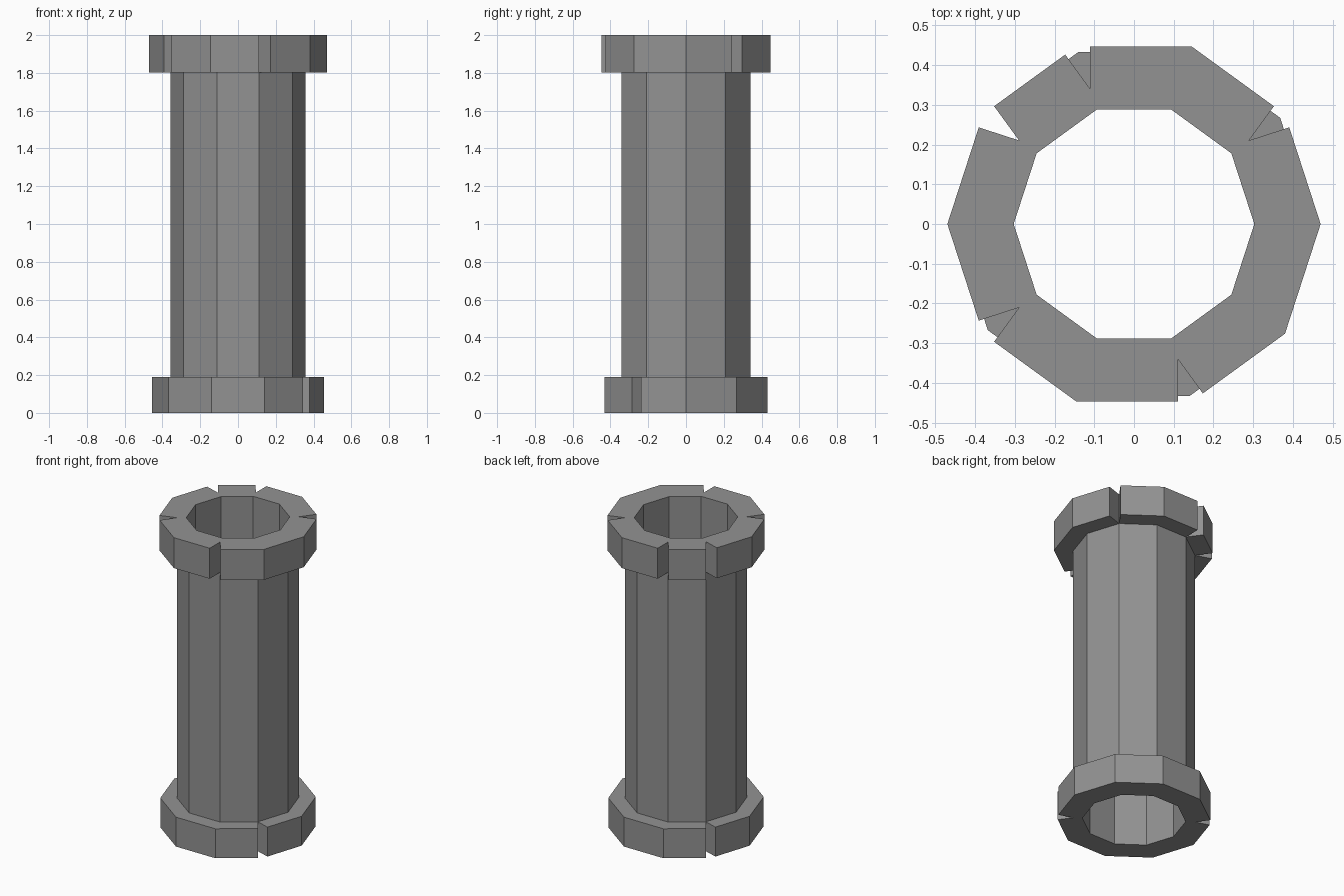
import bpy, bmesh
from math import cos, sin, radians
from mathutils import Vector

if "Cube" in bpy.data.objects:
    bpy.data.objects.remove(bpy.data.objects["Cube"])

SIDES, STEP = 10, 36
BORE, SHAFT = 0.303, 0.358

# Dark grey shared by all parts
grey = bpy.data.materials.new("dark_grey")
grey.diffuse_color = (0.29, 0.29, 0.29, 1)
grey.use_nodes = True
grey.node_tree.nodes["Principled BSDF"].inputs["Base Color"].default_value = grey.diffuse_color


def polar(r, deg):
    return Vector((r * cos(radians(deg)), r * sin(radians(deg)), 0))


def ring(name, outer, z0, z1, notches=()):
    """Ten-sided ring; at each notched corner the two blocks end square, leaving a V gap."""
    bm = bmesh.new()
    depth = (outer - SHAFT) * cos(radians(STEP / 2))
    for i in range(SIDES):
        a, b = i * STEP, (i + 1) * STEP
        push = polar(depth, a + STEP / 2)

        def corner(deg):
            if deg % 360 in notches:
                root = polar(SHAFT, deg)
                return [root, root + push]
            return [polar(outer, deg)]

        # Outline of one block, from bore corner out and back to bore corner
        outline = [polar(BORE, a)] + corner(a) + corner(b)[::-1] + [polar(BORE, b)]
        low = [bm.verts.new(p + Vector((0, 0, z0))) for p in outline]
        high = [bm.verts.new(p + Vector((0, 0, z1))) for p in outline]
        bm.faces.new(low[::-1])
        bm.faces.new(high)
        # Upright walls, leaving out the two joints to the neighbouring blocks
        n = len(outline)
        for j in [*range(1, n - 2), n - 1]:
            k = (j + 1) % n
            bm.faces.new((low[j], low[k], high[k], high[j]))
    bmesh.ops.remove_doubles(bm, verts=bm.verts, dist=1e-4)
    bmesh.ops.recalc_face_normals(bm, faces=bm.faces)
    mesh = bpy.data.meshes.new(name)
    bm.to_mesh(mesh)
    bm.free()
    mesh.materials.append(grey)
    bpy.context.collection.objects.link(bpy.data.objects.new(name, mesh))


# Hollow shaft between two notched rims
ring("shaft", SHAFT, 0.19, 1.803)
ring("bottom_rim", 0.455, 0.0, 0.19, notches=(144, 324))
ring("top_rim", 0.47, 1.803, 2.0, notches=(36, 108, 144, 216, 288))
